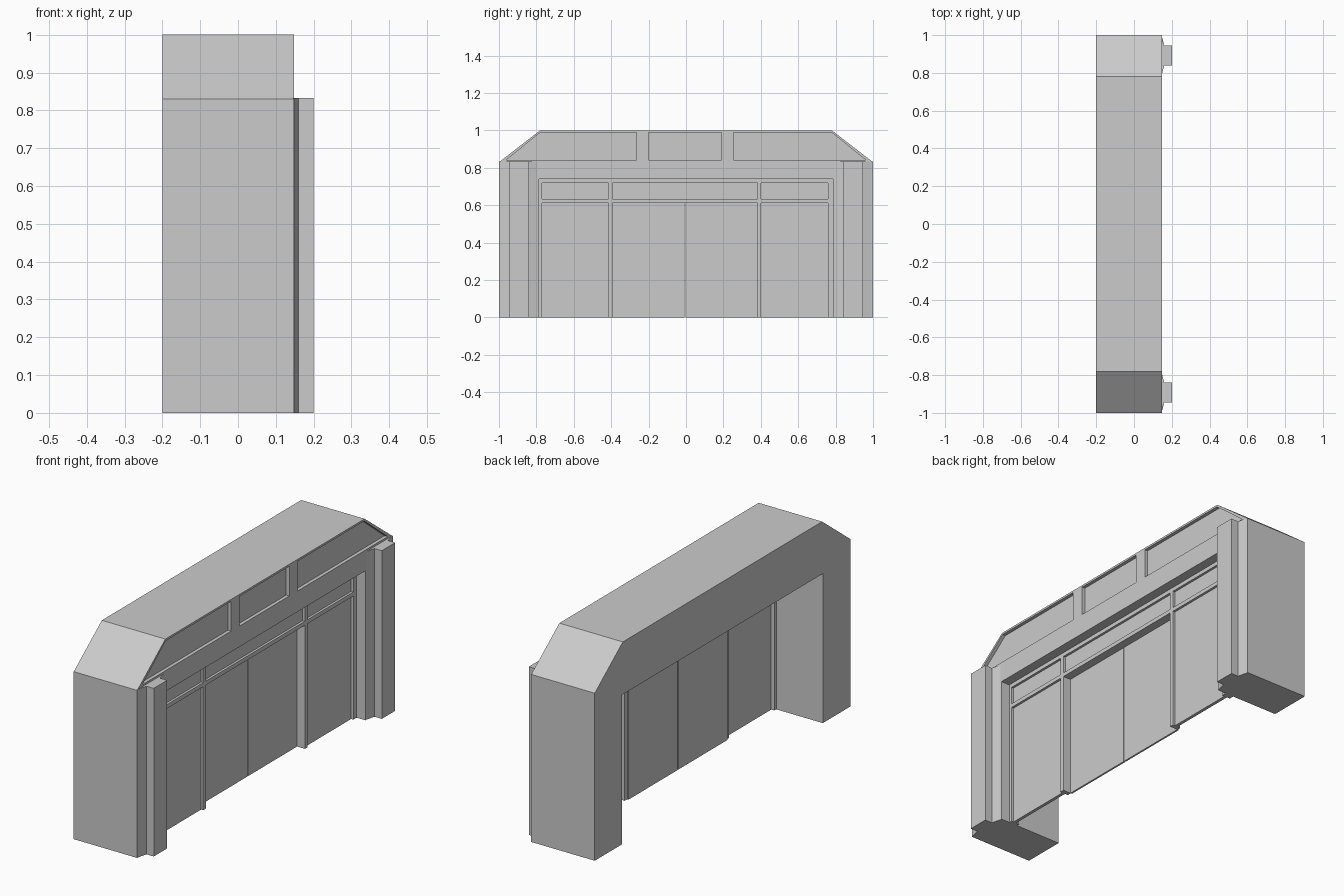
import bpy, bmesh

if "Cube" in bpy.data.objects:
    bpy.data.objects.remove(bpy.data.objects["Cube"])


def prism(name, pts, lo, hi, axis="x"):
    """Extrude a profile: (y, z) points along x, or (x, y) points along z."""
    bm = bmesh.new()
    place = (lambda a, b, t: (t, a, b)) if axis == "x" else (lambda a, b, t: (a, b, t))
    face = bm.faces.new([bm.verts.new(place(a, b, lo)) for a, b in pts])
    ext = bmesh.ops.extrude_face_region(bm, geom=[face])
    verts = [v for v in ext["geom"] if isinstance(v, bmesh.types.BMVert)]
    step = (hi - lo, 0, 0) if axis == "x" else (0, 0, hi - lo)
    bmesh.ops.translate(bm, verts=verts, vec=step)
    bmesh.ops.recalc_face_normals(bm, faces=bm.faces)
    mesh = bpy.data.meshes.new(name)
    bm.to_mesh(mesh)
    bm.free()
    obj = bpy.data.objects.new(name, mesh)
    bpy.context.collection.objects.link(obj)
    return obj


def rect(y0, y1, z0, z1):
    return [(y0, z0), (y1, z0), (y1, z1), (y0, z1)]


def cut(obj, pts, lo, hi):
    """Cut a prism out of obj and remove the cutter."""
    cutter = prism("cutter", pts, lo, hi)
    cutter.hide_render = True
    mod = obj.modifiers.new("cut", "BOOLEAN")
    mod.operation = "DIFFERENCE"
    mod.solver = "EXACT"
    mod.object = cutter
    bpy.context.view_layer.objects.active = obj
    bpy.ops.object.modifier_apply(modifier=mod.name)
    bpy.data.objects.remove(cutter)


FRONT = 0.148

# Arch-shaped shell with chamfered top corners
shell = prism("entrance_shell", [
    (-1, 0), (-0.785, 0), (-0.785, 0.74), (0.785, 0.74), (0.785, 0), (1, 0),
    (1, 0.83), (0.78, 1), (-0.78, 1), (-1, 0.83)], -0.2, FRONT)

# Recessed fascia panels above the opening
for pts in ([(-0.96, 0.843), (-0.265, 0.843), (-0.265, 0.99), (-0.777, 0.99)],
            rect(-0.2, 0.19, 0.843, 0.99),
            [(0.255, 0.843), (0.96, 0.843), (0.777, 0.99), (0.255, 0.99)]):
    cut(shell, pts, FRONT - 0.017, FRONT + 0.1)

# Pilasters with splayed bases, one each side
for side, label in ((-1, "left"), (1, "right")):
    profile = [(FRONT - 0.002, 1), (0.16, 0.945), (0.2, 0.945), (0.2, 0.84),
               (0.16, 0.84), (FRONT - 0.002, 0.785)]
    prism(label + "_pilaster", [(x, side * y) for x, y in profile], 0, 0.833, "z")

# Glazing frame: slab pierced by three bays, each with a transom light
frame = prism("glazing_frame", rect(-0.785, 0.785, 0, 0.74), 0.055, 0.1)
bays = {"left": (-0.77, -0.415), "centre": (-0.393, 0.381), "right": (0.401, 0.76)}
for label, (y0, y1) in bays.items():
    cut(frame, rect(y0, y1, -0.1, 0.612), 0, 0.2)
    cut(frame, rect(y0, y1, 0.632, 0.72), 0, 0.2)
    prism(label + "_transom_pane", rect(y0, y1, 0.632, 0.72), 0.072, 0.088)
    if label != "centre":
        prism(label + "_side_pane", rect(y0, y1, 0, 0.612), 0.072, 0.088)

# Pair of sliding doors set at the back of the centre bay
prism("left_door", rect(-0.393, -0.009, 0, 0.612), 0.048, 0.057)
prism("right_door", rect(-0.003, 0.381, 0, 0.612), 0.048, 0.057)
